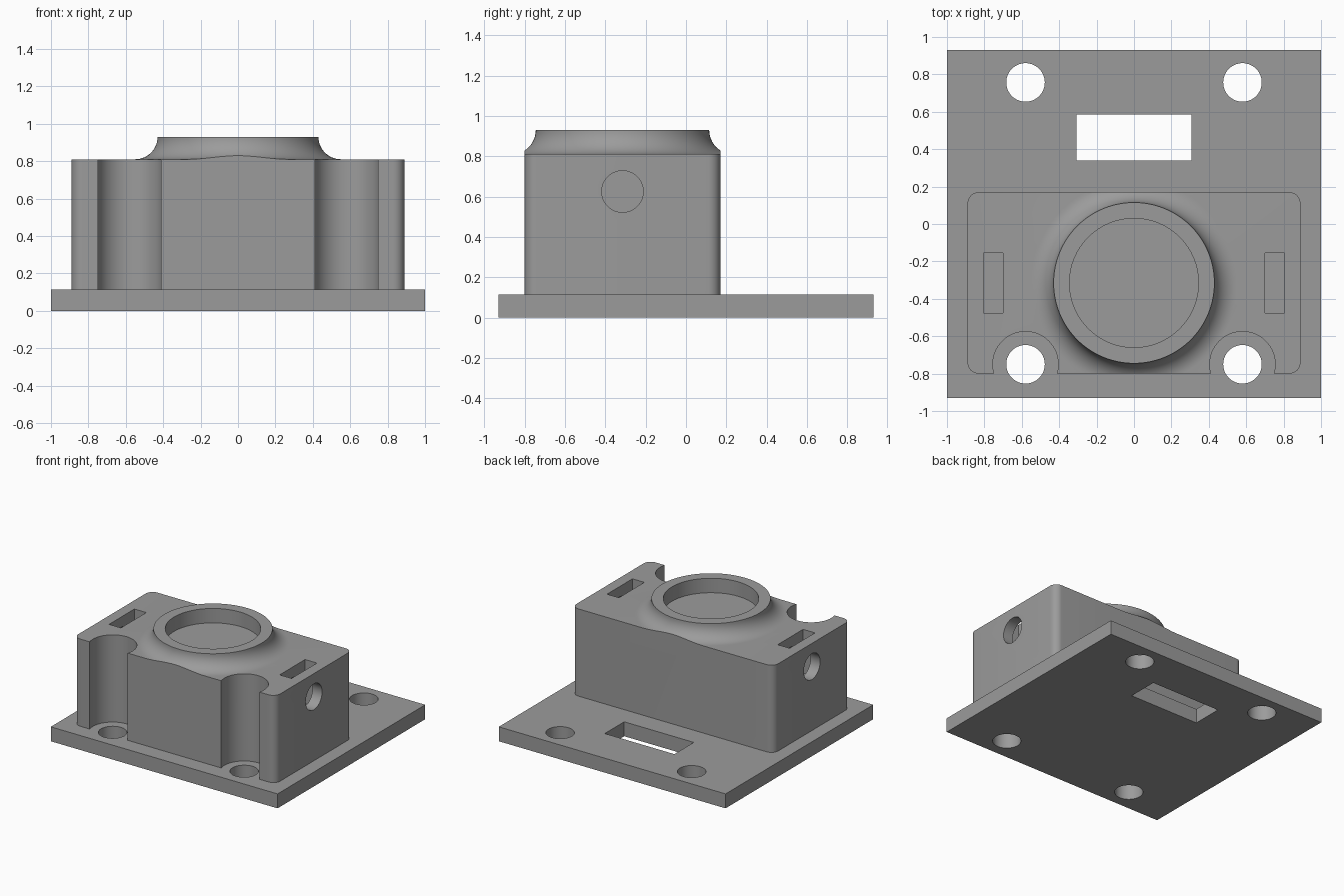
import bpy, bmesh, math

if "Cube" in bpy.data.objects:
    bpy.data.objects.remove(bpy.data.objects["Cube"])

SEG = 64
CY = -0.315          # collar and side hole centre in y
TOP = 0.81           # top of the housing block


def make(name, bm):
    bmesh.ops.recalc_face_normals(bm, faces=bm.faces)
    mesh = bpy.data.meshes.new(name)
    bm.to_mesh(mesh)
    bm.free()
    ob = bpy.data.objects.new(name, mesh)
    bpy.context.collection.objects.link(ob)
    return ob


def prism(name, points, z0, z1):
    bm = bmesh.new()
    face = bm.faces.new([bm.verts.new((x, y, z0)) for x, y in points])
    new = bmesh.ops.extrude_face_region(bm, geom=[face])["geom"]
    bmesh.ops.translate(bm, vec=(0, 0, z1 - z0),
                        verts=[v for v in new if isinstance(v, bmesh.types.BMVert)])
    return make(name, bm)


def box(name, x0, x1, y0, y1, z0, z1):
    return prism(name, [(x0, y0), (x1, y0), (x1, y1), (x0, y1)], z0, z1)


def cylinder(name, x, y, r, z0, z1):
    pts = [(x + r * math.cos(2 * math.pi * i / SEG),
            y + r * math.sin(2 * math.pi * i / SEG)) for i in range(SEG)]
    return prism(name, pts, z0, z1)


def rounded_rect(x0, x1, y0, y1, r, n=8):
    pts = []
    for k, (cx, cy) in enumerate([(x1 - r, y1 - r), (x0 + r, y1 - r),
                                  (x0 + r, y0 + r), (x1 - r, y0 + r)]):
        for i in range(n + 1):
            a = math.pi / 2 * (k + i / n)
            pts.append((cx + r * math.cos(a), cy + r * math.sin(a)))
    return pts


def lathe(name, profile, y):
    n = 2 * SEG
    bm = bmesh.new()
    rings = [[bm.verts.new((r * math.cos(2 * math.pi * i / n),
                            y + r * math.sin(2 * math.pi * i / n), z))
              for i in range(n)] for r, z in profile]
    for a, b in zip(rings, rings[1:]):
        for i in range(n):
            j = (i + 1) % n
            bm.faces.new((a[i], a[j], b[j], b[i]))
    bm.faces.new(rings[0])
    bm.faces.new(rings[-1])
    return make(name, bm)


def boolean(target, tool, operation):
    mod = target.modifiers.new("boolean", 'BOOLEAN')
    mod.operation = operation
    mod.solver = 'EXACT'
    mod.object = tool
    bpy.context.view_layer.objects.active = target
    bpy.ops.object.modifier_apply(modifier=mod.name)
    bpy.data.objects.remove(tool)


# Housing: slab plus flared collar, trimmed to a rounded rectangle
body = box("mounting_housing", -1.2, 1.2, -1.2, 0.6, 0.0, TOP)
flare = [(0.55, 0.5)]
for i in range(13):
    a = math.pi / 2 * i / 12
    flare.append((0.55 - 0.12 * math.sin(a), 0.93 - 0.12 * math.cos(a)))
boolean(body, lathe("collar", flare, CY), 'UNION')
outline = rounded_rect(-0.89, 0.89, -0.80, 0.17, 0.06)
boolean(body, prism("outline", outline, 0.05, 1.2), 'INTERSECT')

# Round recess inside the collar
boolean(body, cylinder("recess", 0, CY, 0.345, 0.815, 1.2), 'DIFFERENCE')

for s in (-1, 1):
    # Screw clearance scallops in the front face
    boolean(body, cylinder("scallop", s * 0.58, -0.75, 0.175, -0.1, 1.2), 'DIFFERENCE')
    # Nut slots in the top
    xs = sorted((s * 0.70, s * 0.805))
    boolean(body, box("nut_slot", *xs, -0.475, -0.155, 0.46, 1.2), 'DIFFERENCE')
    # Side screw holes
    hole = cylinder("side_hole", 0, 0, 0.103, 0.60, 1.1)
    hole.rotation_euler = (0, s * math.pi / 2, 0)
    hole.location = (0, CY, 0.625)
    bpy.context.view_layer.update()
    boolean(body, hole, 'DIFFERENCE')

# Base plate with a cable slot and four screw holes
boolean(body, box("base_plate", -1, 1, -0.93, 0.93, 0, 0.115), 'UNION')
boolean(body, box("cable_slot", -0.307, 0.307, 0.34, 0.585, -0.2, 0.3), 'DIFFERENCE')
for x in (-0.58, 0.58):
    for y in (-0.75, 0.757):
        boolean(body, cylinder("screw_hole", x, y, 0.103, -0.2, 0.3), 'DIFFERENCE')

# Grey finish and smooth shading on the curves
grey = bpy.data.materials.new("grey")
grey.diffuse_color = (0.33, 0.33, 0.33, 1)
grey.use_nodes = True
grey.node_tree.nodes["Principled BSDF"].inputs["Base Color"].default_value = grey.diffuse_color
body.data.materials.clear()
body.data.materials.append(grey)
for p in body.data.polygons:
    p.material_index = 0
bpy.ops.object.select_all(action='DESELECT')
body.select_set(True)
bpy.context.view_layer.objects.active = body
bpy.ops.object.shade_smooth_by_angle(angle=math.radians(30))
